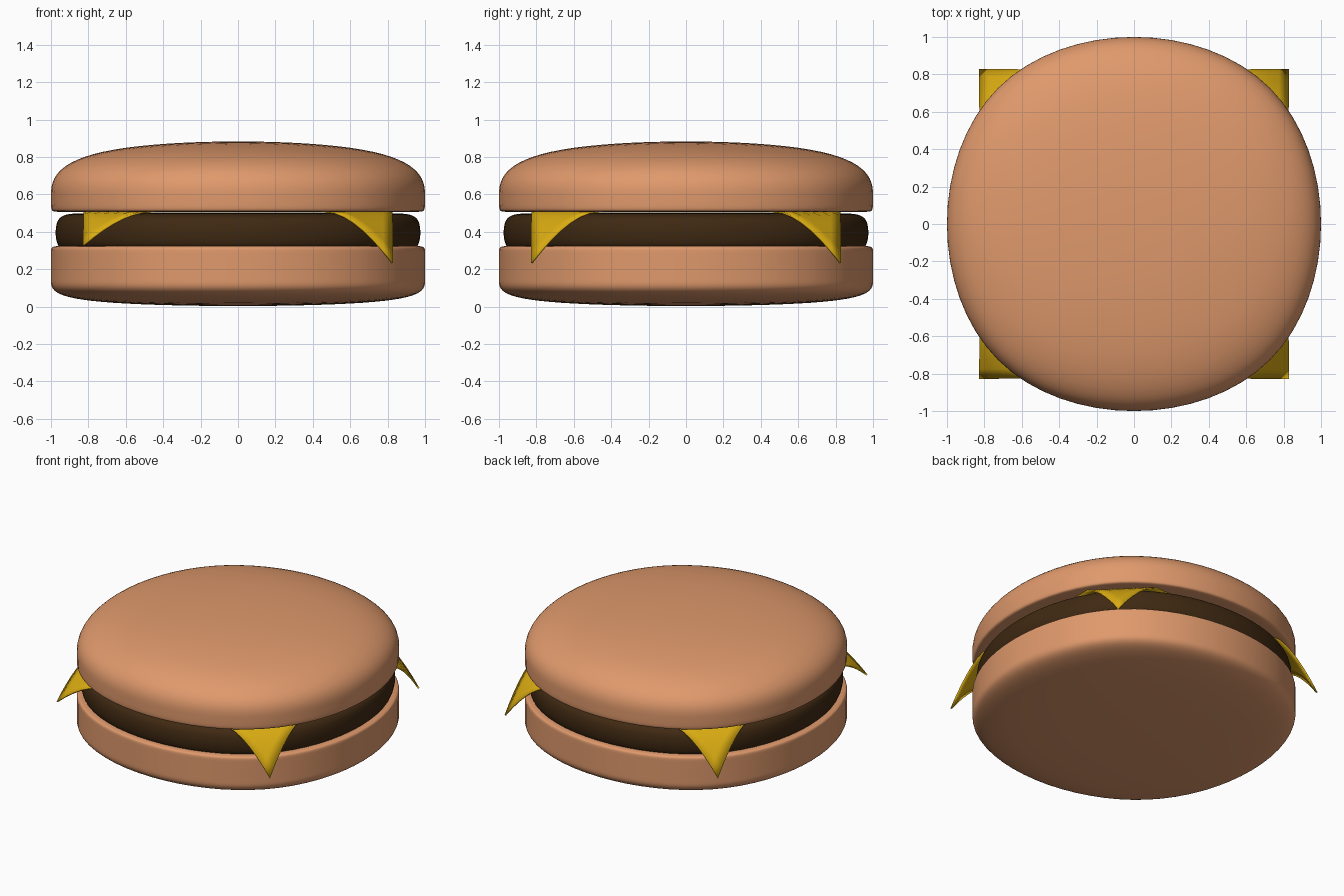
import bpy, bmesh
from mathutils import Matrix, Vector

if "Cube" in bpy.data.objects:
    bpy.data.objects.remove(bpy.data.objects["Cube"])


def material(name, rgb):
    m = bpy.data.materials.new(name)
    m.diffuse_color = (*rgb, 1)
    m.use_nodes = True
    m.node_tree.nodes["Principled BSDF"].inputs["Base Color"].default_value = m.diffuse_color
    return m


bread = material("bread", (0.74, 0.32, 0.15))
meat = material("meat", (0.05, 0.022, 0.006))
yellow = material("yellow", (0.70, 0.41, 0.006))


def make_object(name, bm, mat):
    mesh = bpy.data.meshes.new(name)
    bmesh.ops.recalc_face_normals(bm, faces=bm.faces)
    for f in bm.faces:
        f.smooth = True
    bm.to_mesh(mesh)
    bm.free()
    mesh.materials.append(mat)
    ob = bpy.data.objects.new(name, mesh)
    bpy.context.collection.objects.link(ob)
    return ob


def soft_box(name, rings, half, z0, z1, mat):
    """Stack of square rings (size, height), subdivided, then fitted to half-width and z range."""
    bm = bmesh.new()
    loops = [[bm.verts.new((s * x, s * y, z)) for x, y in ((-1, -1), (1, -1), (1, 1), (-1, 1))]
             for s, z in rings]
    for a, b in zip(loops, loops[1:]):
        for i in range(4):
            j = (i + 1) % 4
            bm.faces.new((a[i], a[j], b[j], b[i]))
    bm.faces.new(loops[0][::-1])
    bm.faces.new(loops[-1])
    ob = make_object(name, bm, mat)
    sub = ob.modifiers.new("round", 'SUBSURF')
    sub.levels = sub.render_levels = 4

    # fit the rounded result to the wanted size
    dg = bpy.context.evaluated_depsgraph_get()
    dg.update()
    pts = [v.co.copy() for v in ob.evaluated_get(dg).data.vertices]
    wide = max(p.x for p in pts)
    lo, hi = min(p.z for p in pts), max(p.z for p in pts)
    k = (z1 - z0) / (hi - lo)
    ob.data.transform(Matrix.Translation((0, 0, z0 - lo * k))
                      @ Matrix.Diagonal(Vector((half / wide, half / wide, k, 1))))
    return ob


# buns and patty
soft_box("bottom_bun", [(1, 0), (1, .45), (1, .93), (1, 1), (.9, 1)], 1, 0.003, 0.325, bread)
soft_box("patty", [(.8, 0), (.97, 0), (1, .3), (1, .7), (.97, 1), (.8, 1)], 0.975, 0.29, 0.5, meat)
soft_box("top_bun", [(.9, 0), (1, 0), (1, .06), (1, 1)], 1, 0.505, 0.883, bread)

# cheese slice with drooping corners, one of them shorter
bm = bmesh.new()
bmesh.ops.create_grid(bm, x_segments=32, y_segments=32, size=0.825)
for v in bm.verts:
    x, y = v.co.x, v.co.y
    t = max(0, (abs(x) + abs(y) - 1.31) / 0.34)
    drop = 0.18 if x < 0 and y < 0 else 0.275
    v.co.z = 0.507 - drop * t ** 1.65
cheese = make_object("cheese_slice", bm, yellow)
solid = cheese.modifiers.new("thickness", 'SOLIDIFY')
solid.thickness = 0.01
solid.offset = 0
bpy.context.view_layer.objects.active = cheese
cheese.select_set(True)
bpy.ops.object.shade_smooth_by_angle()
